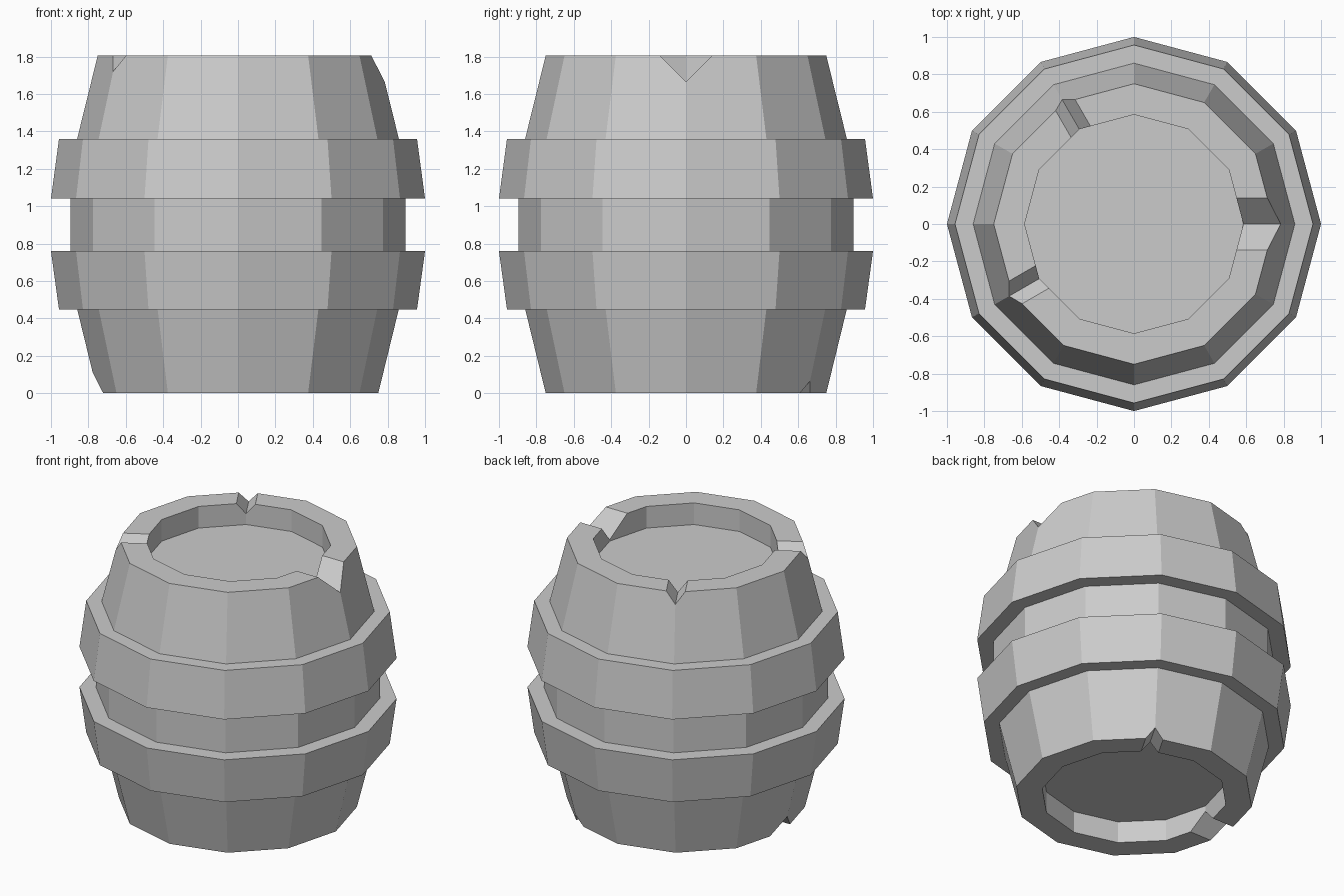
import bpy, bmesh
from math import sin, cos, tau, radians

if "Cube" in bpy.data.objects:
    bpy.data.objects.remove(bpy.data.objects["Cube"])

SIDES = 12
H = 1.805      # barrel height
R_IN = 0.585   # inner radius of the rims


def finish(name, bm):
    bmesh.ops.recalc_face_normals(bm, faces=bm.faces)
    mesh = bpy.data.meshes.new(name)
    bm.to_mesh(mesh)
    bm.free()
    obj = bpy.data.objects.new(name, mesh)
    bpy.context.collection.objects.link(obj)
    return obj


def lathe(name, profile, closed):
    """Revolve (radius, z) points; close as a ring or cap both ends."""
    bm = bmesh.new()
    rings = [[bm.verts.new((r * cos(tau * i / SIDES), r * sin(tau * i / SIDES), z))
              for i in range(SIDES)] for r, z in profile]
    pairs = list(zip(rings, rings[1:]))
    if closed:
        pairs.append((rings[-1], rings[0]))
    else:
        bm.faces.new(rings[0])
        bm.faces.new(rings[-1])
    for a, b in pairs:
        for i in range(SIDES):
            j = (i + 1) % SIDES
            bm.faces.new((a[i], a[j], b[j], b[i]))
    return finish(name, bm)


def notch_cutter(angle, half_width, depth, top):
    """Radial V-shaped prism biting into the top or bottom rim."""
    rim, s = (H, 1) if top else (0, -1)
    tri = [(0, rim - s * depth), (half_width * 1.5, rim + s * depth * 0.5),
           (-half_width * 1.5, rim + s * depth * 0.5)]
    c, n = cos(radians(angle)), sin(radians(angle))
    bm = bmesh.new()
    a, b = [[bm.verts.new((r * c - t * n, r * n + t * c, z)) for t, z in tri]
            for r in (0.45, 0.95)]
    bm.faces.new(a)
    bm.faces.new(b)
    for i in range(3):
        j = (i + 1) % 3
        bm.faces.new((a[i], a[j], b[j], b[i]))
    return finish("notch_cutter", bm)


# Barrel body with recessed lid and base
body = lathe("barrel_body", [
    (R_IN, 0.15), (R_IN, 0), (0.75, 0), (0.86, 0.45), (0.895, 0.76),
    (0.895, 1.04), (0.86, 1.36), (0.75, H), (R_IN, H), (R_IN, H - 0.15)], False)

# Chipped notches in the rims: angle, half width, depth, on top
for args in [(0, 0.14, 0.14, True), (120, 0.06, 0.075, True),
             (210, 0.07, 0.085, True), (180, 0.11, 0.11, False),
             (60, 0.055, 0.065, False)]:
    cutter = notch_cutter(*args)
    mod = body.modifiers.new("notch", 'BOOLEAN')
    mod.operation = 'DIFFERENCE'
    mod.solver = 'EXACT'
    mod.object = cutter
    bpy.context.view_layer.objects.active = body
    bpy.ops.object.modifier_apply(modifier=mod.name)
    bpy.data.objects.remove(cutter)

# Hoops, each widest towards the barrel's middle
for name, wide, narrow in [("upper_hoop", 1.04, 1.36), ("lower_hoop", 0.76, 0.447)]:
    lathe(name, [(0.82, wide), (1.0, wide), (0.957, narrow), (0.82, narrow)], True)
